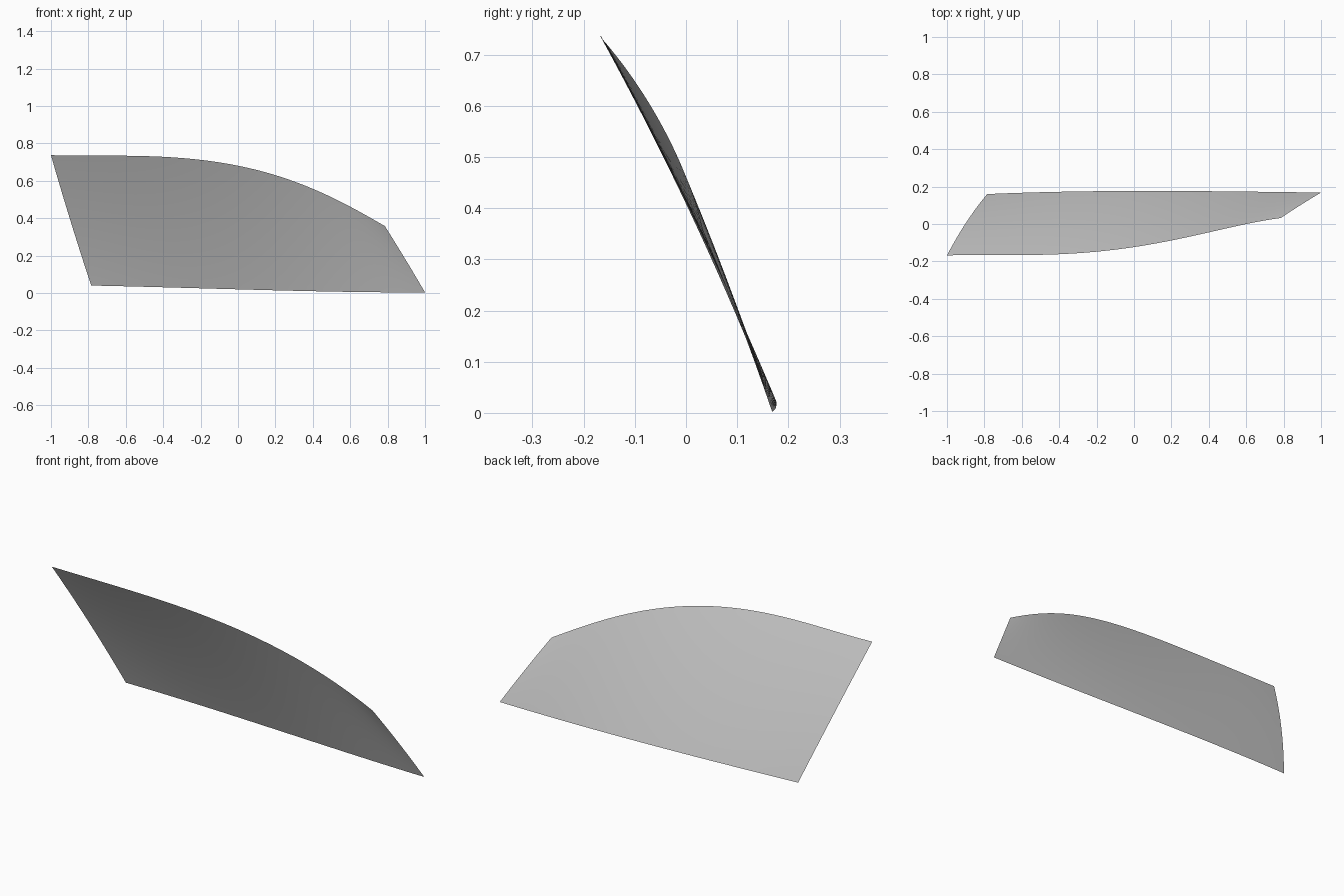
import bpy, bmesh
from mathutils import Vector

if "Cube" in bpy.data.objects:
    bpy.data.objects.remove(bpy.data.objects["Cube"])

NU, NV = 48, 24

# Four boundary edges of the curved pane, a few points each
bottom = [(-0.785, 0.16, 0.04), (-0.3, 0.174, 0.028), (0.3, 0.176, 0.012), (1, 0.168, 0.003)]
top = [(-1, -0.168, 0.737), (-0.6, -0.166, 0.734), (-0.2, -0.148, 0.712),
       (0.2, -0.088, 0.63), (0.5, -0.022, 0.512), (0.785, 0.032, 0.358)]
left = [bottom[0], (-0.9, 0.004, 0.40), top[0]]
right = [bottom[-1], (0.895, 0.104, 0.18), top[-1]]


def edge_curve(points):
    """Smooth curve through the points, parametrised by chord length."""
    pts = [Vector(p) for p in points]
    t = [0.0]
    for a, b in zip(pts, pts[1:]):
        t.append(t[-1] + (b - a).length)
    t = [k / t[-1] for k in t]

    def at(s):
        total = Vector((0, 0, 0))
        for i, p in enumerate(pts):
            w = 1.0
            for j in range(len(pts)):
                if j != i:
                    w *= (s - t[j]) / (t[i] - t[j])
            total += p * w
        return total
    return at


B, T, L, R = (edge_curve(c) for c in (bottom, top, left, right))


def pane_point(u, v):
    """Blend the four edges into one surface."""
    ruled = B(u) * (1 - v) + T(u) * v + L(v) * (1 - u) + R(v) * u
    corners = (B(0) * (1 - u) + B(1) * u) * (1 - v) + (T(0) * (1 - u) + T(1) * u) * v
    return ruled - corners


# Curved window pane
bm = bmesh.new()
grid = [[bm.verts.new(pane_point(i / NU, j / NV)) for i in range(NU + 1)] for j in range(NV + 1)]
for j in range(NV):
    for i in range(NU):
        f = bm.faces.new((grid[j][i + 1], grid[j][i], grid[j + 1][i], grid[j + 1][i + 1]))
        f.smooth = True
mesh = bpy.data.meshes.new("window_pane")
bm.to_mesh(mesh)
bm.free()
pane = bpy.data.objects.new("window_pane", mesh)
bpy.context.collection.objects.link(pane)
